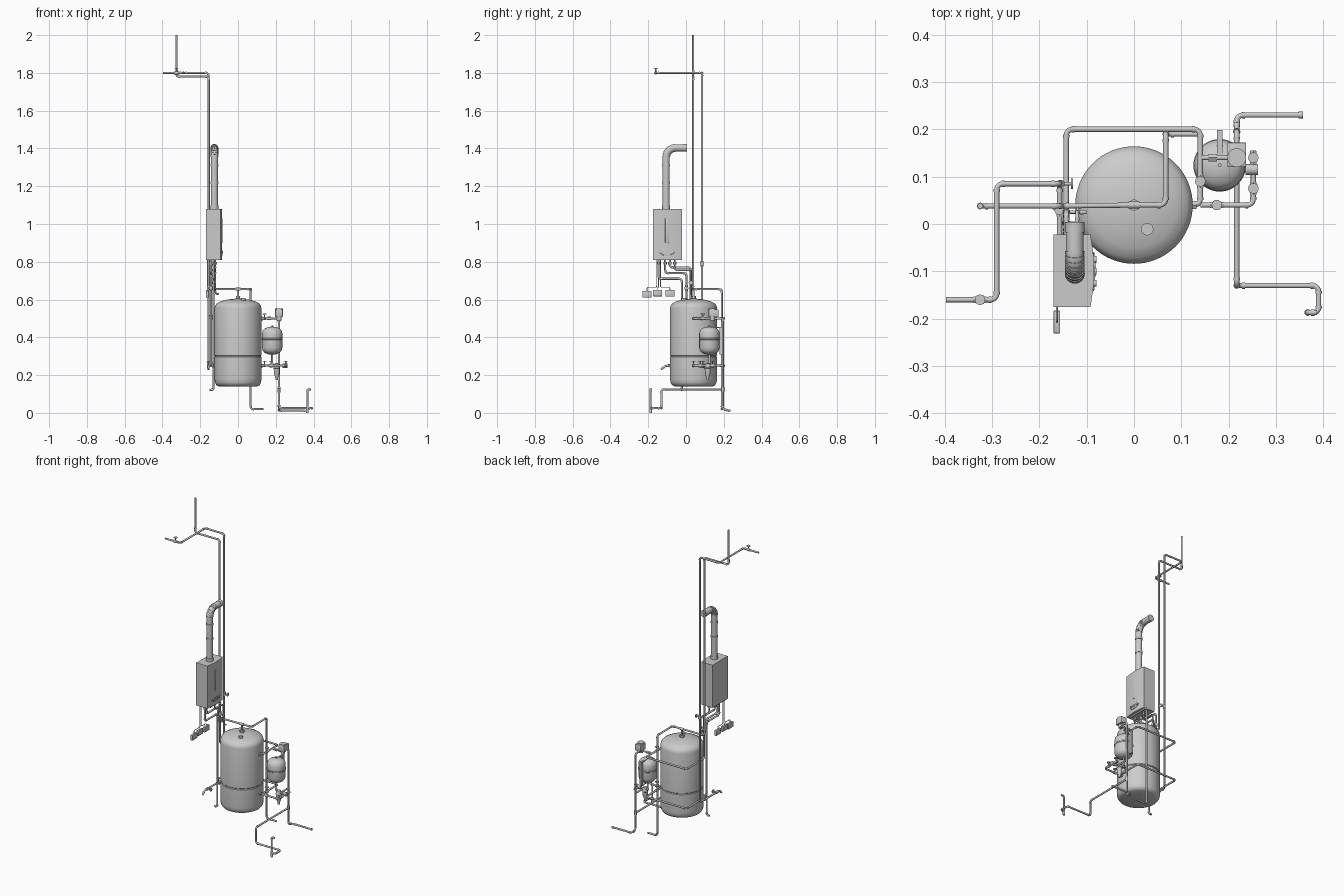
import bpy, bmesh, math
from mathutils import Vector, Matrix

R = 0.0055  # standard pipe radius


def finish(name, bm, smooth=True):
    me = bpy.data.meshes.new(name)
    bmesh.ops.recalc_face_normals(bm, faces=bm.faces)
    bm.to_mesh(me)
    bm.free()
    ob = bpy.data.objects.new(name, me)
    bpy.context.collection.objects.link(ob)
    if smooth:
        bpy.ops.object.select_all(action='DESELECT')
        ob.select_set(True)
        bpy.context.view_layer.objects.active = ob
        bpy.ops.object.shade_smooth_by_angle(angle=math.radians(35))
    return ob


def add_rod(bm, a, b, r1, r2=None, seg=16):
    a, b = Vector(a), Vector(b)
    d = b - a
    m = Matrix.Translation((a + b) / 2) @ d.to_track_quat('Z', 'Y').to_matrix().to_4x4()
    bmesh.ops.create_cone(bm, cap_ends=True, segments=seg, radius1=r1,
                          radius2=r1 if r2 is None else r2, depth=d.length, matrix=m)


def rod(name, a, b, r1, r2=None, seg=16):
    bm = bmesh.new()
    add_rod(bm, a, b, r1, r2, seg)
    return finish(name, bm)


def box(name, lo, hi, bevel=0.0):
    bm = bmesh.new()
    lo, hi = Vector(lo), Vector(hi)
    bmesh.ops.create_cube(bm, size=1, matrix=Matrix.Translation((lo + hi) / 2) @ Matrix.Diagonal((*(hi - lo), 1)))
    if bevel:
        bmesh.ops.bevel(bm, geom=bm.edges[:], offset=bevel, segments=2, affect='EDGES', profile=0.5)
    return finish(name, bm)


def lathe(name, centre, profile, seg=48):
    bm = bmesh.new()
    vs = [bm.verts.new((r, 0, z)) for r, z in profile]
    es = [bm.edges.new(p) for p in zip(vs, vs[1:])]
    bmesh.ops.spin(bm, geom=vs + es, cent=(0, 0, 0), axis=(0, 0, 1), angle=2 * math.pi, steps=seg)
    bmesh.ops.remove_doubles(bm, verts=bm.verts, dist=1e-5)
    bmesh.ops.translate(bm, verts=bm.verts, vec=(*centre, 0))
    return finish(name, bm)


def fillet(pts, rad, steps=5):
    pts = [Vector(p) for p in pts]
    out, joints = [pts[0]], []
    for a, p, b in zip(pts, pts[1:], pts[2:]):
        u, v = a - p, b - p
        k = min(rad, u.length * 0.45, v.length * 0.45)
        s, e = p + u.normalized() * k, p + v.normalized() * k
        joints += [(s, u.normalized()), (e, v.normalized())]
        c = s + e - p
        for i in range(steps + 1):
            t = i / steps * math.pi / 2
            out.append(c + (s - c) * math.cos(t) + (e - c) * math.sin(t))
    return out + [pts[-1]], joints


def pipe(name, pts, r=R, rad=0.013, fittings=True, steps=5):
    path, joints = fillet(pts, rad, steps)
    bm = bmesh.new()
    n, prev, up = 12, None, None
    for i, p in enumerate(path):
        t = (path[min(i + 1, len(path) - 1)] - path[max(i - 1, 0)]).normalized()
        if up is None:
            up = t.orthogonal()
        up = (up - t * up.dot(t)).normalized()
        side = t.cross(up)
        ring = [bm.verts.new(p + r * (up * math.cos(2 * math.pi * k / n) + side * math.sin(2 * math.pi * k / n)))
                for k in range(n)]
        if prev:
            for k in range(n):
                bm.faces.new((prev[k], prev[(k + 1) % n], ring[(k + 1) % n], ring[k]))
        else:
            bm.faces.new(ring)
        prev = ring
    bm.faces.new(prev)
    if fittings:
        for p, d in joints:
            add_rod(bm, p - d * 0.002, p + d * 0.004, r * 1.25, seg=12)
    return finish(name, bm)


def valve(name, p, axis, handle):
    # body, two collars, stem and hand wheel
    p, a, h = Vector(p), Vector(axis), Vector(handle)
    bm = bmesh.new()
    add_rod(bm, p - a * 0.008, p + a * 0.008, 0.0085)
    for s in (-1, 1):
        add_rod(bm, p + a * 0.008 * s, p + a * 0.014 * s, 0.0075, seg=6)
    add_rod(bm, p, p + h * 0.022, 0.0035)
    add_rod(bm, p + h * 0.022, p + h * 0.026, 0.011)
    return finish(name, bm)


X, Y, Z = Vector((1, 0, 0)), Vector((0, 1, 0)), Vector((0, 0, 1))

# storage tank with belt groove
lathe("storage_tank", (0, 0.04),
      [(0, 0.14), (0.1, 0.14), (0.114, 0.147), (0.122, 0.16), (0.124, 0.18), (0.124, 0.296), (0.121, 0.299),
       (0.121, 0.302), (0.124, 0.305), (0.124, 0.555), (0.121, 0.568), (0.112, 0.58), (0.09, 0.591),
       (0.055, 0.6), (0.025, 0.604), (0, 0.605)], 64)
rod("tank_top_port", (0, 0.04, 0.6), (0, 0.04, 0.618), 0.013, seg=6)
rod("tank_sensor_port", (0.028, -0.011, 0.588), (0.028, -0.011, 0.608), 0.013, seg=24)
rod("tank_top_neck", (0, 0.04, 0.61), (0, 0.04, 0.655), R)
rod("tank_tee", (-0.012, 0.04, 0.655), (0.012, 0.04, 0.655), R * 1.4)

# wall boiler with curved front facing +x
bm = bmesh.new()
sec = [(-0.17, -0.175), (-0.17, -0.022), (-0.092, -0.022)]
sec += [(-0.092 + 0.008 * math.sin(math.pi * i / 8), -0.022 - 0.153 * i / 8) for i in range(1, 9)]
f = bm.faces.new([bm.verts.new((x, y, 0.81)) for x, y in sec])
top = bmesh.ops.extrude_face_region(bm, geom=[f])
bmesh.ops.translate(bm, vec=(0, 0, 0.27), verts=[v for v in top['geom'] if isinstance(v, bmesh.types.BMVert)])
finish("boiler_case", bm)
box("boiler_front_strip", (-0.09, -0.11, 0.9), (-0.082, -0.09, 1.03), 0.002)
pipe("boiler_control_arc", [(-0.086, -0.14, 0.85), (-0.084, -0.12, 0.835), (-0.083, -0.08, 0.835),
                            (-0.086, -0.06, 0.85)], 0.002, 0.005, False)
for i, y in enumerate((-0.125, -0.1, -0.075)):
    rod(f"boiler_knob_{i}", (-0.087, y, 0.853), (-0.079, y, 0.853), 0.007)

# flue with ribbed elbow
flue = [(-0.125, -0.105, 1.075), (-0.125, -0.105, 1.403), (-0.125, 0.004, 1.403)]
pipe("flue", flue, 0.019, 0.085, False, 12)
for z in (1.08, 1.09, 1.215, 1.305):
    rod("flue_collar", (-0.125, -0.105, z), (-0.125, -0.105, z + 0.01), 0.0212, seg=24)
arc, _ = fillet(flue, 0.048 * 1.6, 9)
for a, b in zip(arc[1:-2], arc[2:-1]):
    m = (a + b) / 2
    rod("flue_rib", m + (a - m) * 0.6, m + (b - m) * 0.6, 0.0207, seg=24)
rod("flue_outlet_collar", (-0.125, -0.018, 1.403), (-0.125, 0.004, 1.403), 0.0205, seg=24)

# hot riser, tank top run and ground drop
pipe("hot_riser", [(0, 0.04, 0.655), (-0.155, 0.038, 0.655), (-0.155, 0.038, 1.78), (-0.325, 0.038, 1.78),
                   (-0.325, 0.038, 2.0)])
pipe("hot_drop", [(0, 0.04, 0.655), (0.067, 0.04, 0.655), (0.067, 0.19, 0.655), (0.067, 0.19, 0.02),
                  (0.135, 0.19, 0.02)])
rod("hot_riser_end", (-0.325, 0.038, 1.8), (-0.325, 0.038, 1.812), R * 1.3)

# gas riser with upper branch and lower valve
pipe("supply_riser", [(-0.397, -0.16, 1.8), (-0.29, -0.16, 1.8), (-0.29, 0.085, 1.8), (-0.157, 0.085, 1.8),
                      (-0.157, 0.085, 0.25), (-0.157, -0.11, 0.25), (-0.157, -0.13, 0.23)])
valve("supply_valve_top", (-0.325, -0.16, 1.8), X, Z)
valve("supply_valve_low", (-0.155, 0.085, 0.79), Z, X)
valve("supply_valve_base", (-0.157, -0.08, 0.25), Y, X)
valve("riser_valve", (-0.157, 0.03, 0.25), Y, Z)

# heating loops from boiler round the back of the tank
for name, y0, zb, y1, zl in (("flow", -0.085, 0.77, 0.025, 0.5), ("return", -0.11, 0.74, 0.002, 0.25)):
    pipe(f"{name}_loop", [(-0.143, y0, 0.815), (-0.143, y0, zb), (-0.143, y1, zb), (-0.143, y1, zl),
                          (-0.143, 0.2, zl), (0.14, 0.2, zl), (0.14, 0.04, zl), (0.1, 0.04, zl)])
    valve(f"{name}_valve", (-0.143, y1, 0.66 + (zb - 0.74)), Z, X)
    valve(f"{name}_tank_valve", (0.14, 0.09, zl), Y, Z)
    rod(f"{name}_tank_flange", (0.115, 0.04, zl), (0.132, 0.04, zl), 0.01, seg=6)

# relief pipe, boiler stubs and shut-off
pipe("relief_pipe", [(-0.13, -0.145, 0.815), (-0.13, -0.145, 0.71), (-0.13, -0.022, 0.71), (-0.13, -0.022, 0.122),
                     (-0.15, -0.022, 0.122)])
pipe("fill_link", [(-0.12, -0.06, 0.815), (-0.12, -0.06, 0.755), (-0.12, 0.025, 0.755), (-0.12, 0.025, 0.63),
                   (-0.1, 0.025, 0.63)], 0.004)
for i, y in enumerate((-0.145, -0.11, -0.085, -0.06)):
    x = (-0.13, -0.143, -0.143, -0.12)[i]
    rod(f"boiler_nut_{i}", (x, y, 0.785), (x, y, 0.8), 0.009, seg=6)

# control boxes hung on cables
for i, (y, z, yt) in enumerate(((-0.207, 0.628, -0.155), (-0.15, 0.634, -0.145), (-0.085, 0.633, -0.135))):
    box(f"control_box_{i}", (-0.17, y - 0.024, z - 0.017), (-0.156, y + 0.024, z + 0.017), 0.002)
    pipe(f"control_cable_{i}", [(-0.163, yt, 0.815), (-0.163, yt, 0.665), (-0.163, y, 0.665), (-0.163, y, z)],
         0.002, 0.008, False)

# expansion vessel and wall bracket
lathe("expansion_vessel", (0.181, 0.124),
      [(0, 0.308), (0.02, 0.31), (0.04, 0.318), (0.05, 0.33), (0.054, 0.345), (0.054, 0.386), (0.0555, 0.388),
       (0.0555, 0.394), (0.054, 0.396), (0.054, 0.42), (0.05, 0.436), (0.04, 0.447), (0.02, 0.455), (0, 0.457)], 40)
rod("vessel_cap", (0.181, 0.124, 0.45), (0.181, 0.124, 0.462), 0.004)
box("vessel_strap_back", (0.175, 0.178, 0.31), (0.187, 0.198, 0.455))
box("vessel_strap_top", (0.175, 0.14, 0.45), (0.187, 0.198, 0.456))

# lower supply run with pressure set and strainer
pipe("cold_run", [(0.14, 0.04, 0.25), (0.252, 0.04, 0.25), (0.252, 0.155, 0.25)])
pipe("cold_link", [(0.252, 0.115, 0.25), (0.2, 0.115, 0.25), (0.181, 0.124, 0.25), (0.181, 0.124, 0.32)])
pipe("cold_feed", [(0.2, 0.115, 0.25), (0.217, 0.115, 0.25), (0.217, 0.195, 0.25)])
valve("cold_valve_front", (0.175, 0.04, 0.25), X, Z)
valve("cold_valve_side", (0.252, 0.075, 0.25), Y, Z)
valve("cold_valve_end", (0.252, 0.14, 0.25), Y, Z)
lathe("strainer_bowl", (0.205, 0.115),
      [(0, 0.175), (0.007, 0.175), (0.008, 0.19), (0.014, 0.205), (0.016, 0.235), (0.018, 0.237),
       (0.018, 0.245), (0.012, 0.262), (0, 0.264)], 20)
rod("cold_gauge", (0.235, 0.115, 0.25), (0.262, 0.115, 0.25), 0.012)

# circulator on the upper side run
pipe("pump_run", [(0.14, 0.14, 0.5), (0.217, 0.14, 0.5), (0.217, 0.195, 0.5), (0.217, 0.195, 0.02),
                  (0.217, 0.23, 0.012), (0.355, 0.23, 0.012)])
box("pump_body", (0.197, 0.12, 0.507), (0.237, 0.172, 0.547), 0.003)
rod("pump_cap", (0.217, 0.14, 0.545), (0.217, 0.14, 0.553), 0.02, seg=24)
rod("pump_base", (0.217, 0.14, 0.488), (0.217, 0.14, 0.51), 0.013)
rod("side_coupling", (0.157, 0.14, 0.5), (0.175, 0.14, 0.5), 0.009, seg=6)

# drain run along the floor
pipe("drain_run", [(0.217, 0.195, 0.125), (0.217, -0.13, 0.125), (0.217, -0.13, 0.025), (0.39, -0.13, 0.025),
                   (0.39, -0.187, 0.025), (0.367, -0.187, 0.025), (0.367, -0.187, 0.125), (0.387, -0.187, 0.125)])
rod("drain_tee", (0.217, 0.195, 0.112), (0.217, 0.195, 0.138), R * 1.4)
rod("drain_foot", (0.367, -0.187, 0.0), (0.367, -0.187, 0.028), R * 1.3)
rod("outlet_end", (0.347, 0.23, 0.012), (0.357, 0.23, 0.012), R * 1.3)
